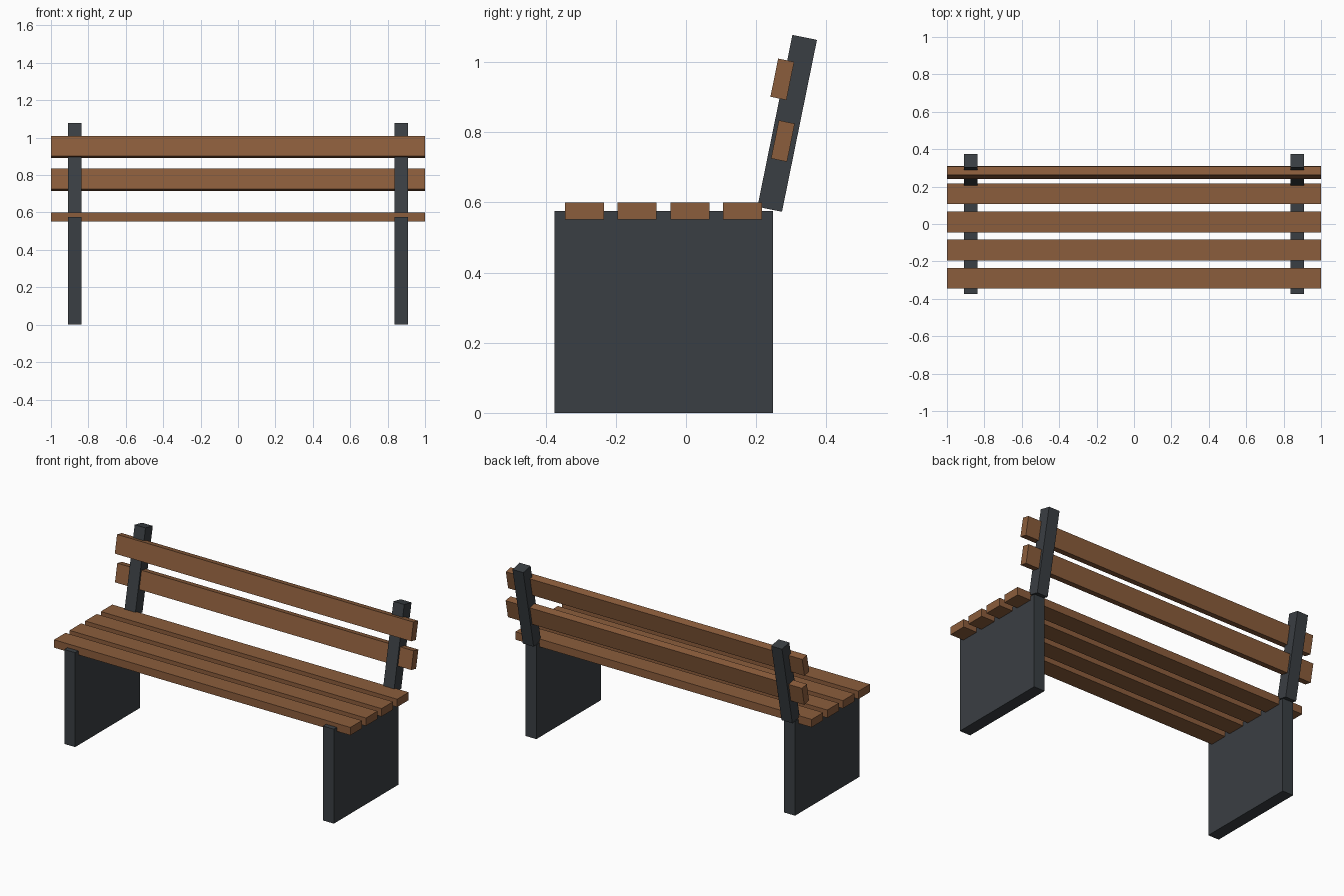
import bpy
from math import radians

if "Cube" in bpy.data.objects:
    bpy.data.objects.remove(bpy.data.objects["Cube"])


def material(name, color):
    mat = bpy.data.materials.new(name)
    mat.diffuse_color = color
    mat.use_nodes = True
    mat.node_tree.nodes["Principled BSDF"].inputs["Base Color"].default_value = mat.diffuse_color
    return mat


WOOD = material("brown_wood", (0.26, 0.11, 0.045, 1))
METAL = material("dark_metal", (0.042, 0.049, 0.056, 1))
LEAN = -radians(11.5)  # tilt of the backrest towards +y


def box(name, center, size, mat, tilt=0):
    bpy.ops.mesh.primitive_cube_add(size=1, location=center)
    obj = bpy.context.object
    obj.name = name
    # Size the mesh first, then tilt about x
    obj.scale = size
    bpy.ops.object.transform_apply(location=False, rotation=False, scale=True)
    obj.rotation_euler.x = tilt
    obj.data.materials.append(mat)
    return obj


# Side panels and leaning back posts
for side, x in (("left", -0.873), ("right", 0.873)):
    box(f"{side}_side_panel", (x, -0.0635, 0.288), (0.073, 0.623, 0.576), METAL)
    box(f"{side}_back_post", (x, 0.2885, 0.8255), (0.073, 0.0714, 0.5), METAL, LEAN)

# Seat slats, let into the panel tops
for i in range(4):
    box(f"seat_slat_{i + 1}", (0, -0.2895 + 0.1503 * i, 0.5755),
        (2, 0.111, 0.048), WOOD)

# Backrest slats
for name, y, z in (("lower", 0.2763, 0.775), ("upper", 0.2745, 0.951)):
    box(f"{name}_back_slat", (0, y, z), (2, 0.0465, 0.111), WOOD, LEAN)
